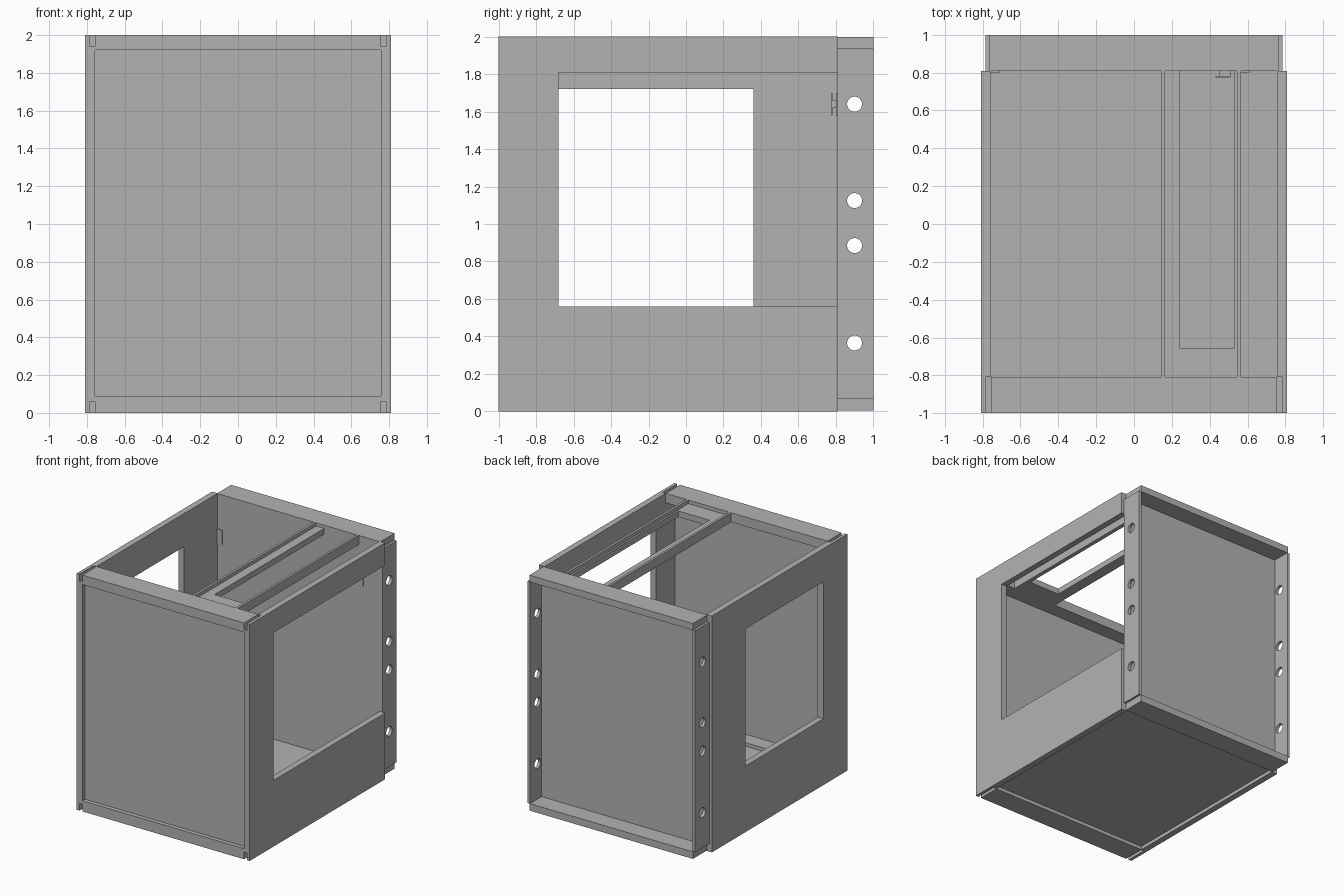
import bpy
from mathutils import Vector

if "Cube" in bpy.data.objects:
    bpy.data.objects.remove(bpy.data.objects["Cube"], do_unlink=True)

grey = bpy.data.materials.new("plain_grey")
grey.use_nodes = True
GREY = (0.45, 0.45, 0.45, 1)
grey.diffuse_color = GREY
grey.node_tree.nodes["Principled BSDF"].inputs["Base Color"].default_value = GREY


def box(name, x, y, z):
    """Box spanning the given (low, high) pairs."""
    bpy.ops.mesh.primitive_cube_add(size=1)
    ob = bpy.context.object
    ob.name = name
    size = Vector([b - a for a, b in (x, y, z)])
    mid = Vector([(a + b) / 2 for a, b in (x, y, z)])
    for v in ob.data.vertices:
        v.co = v.co * size + mid
    ob.data.materials.append(grey)
    return ob


def cut(target, cutter):
    """Subtract the cutter and discard it."""
    cutter.hide_render = True
    mod = target.modifiers.new("cut", "BOOLEAN")
    mod.operation = "DIFFERENCE"
    mod.solver = "EXACT"
    mod.object = cutter
    bpy.context.view_layer.objects.active = target
    bpy.ops.object.modifier_apply(modifier=mod.name)
    bpy.data.objects.remove(cutter, do_unlink=True)


def span(side, a, b):
    return tuple(sorted((side * a, side * b)))


OUT, IN, SLOT, REAR = 0.81, 0.757, 0.784, 0.81

# Side walls: a closed window on one, a notch open to the rear on the other
windows = {-1: ((-0.68, 0.36), (0.56, 1.72)), 1: ((-0.68, 0.9), (0.56, 1.81))}
for side, label in ((1, "left"), (-1, "right")):
    wall = box(label + "_wall", span(side, IN, OUT), (-1, REAR), (0, 2))
    wy, wz = windows[side]
    cut(wall, box("window_cutter", span(side, 0.7, 0.9), wy, wz))
    # Corner relief slots beside the front rails
    for z in ((1.94, 2.1), (-0.1, 0.06)):
        cut(wall, box("slot_cutter", span(side, IN - 0.01, SLOT), (-1.1, -0.81), z))

    # Rear side flange with bolt holes
    flange = box(label + "_rear_flange", span(side, 0.76, 0.785), (REAR, 1), (0.065, 1.94))
    for z in (0.365, 0.885, 1.125, 1.64):
        bpy.ops.mesh.primitive_cylinder_add(
            vertices=32, radius=0.04, depth=0.2,
            location=(side * 0.77, 0.9, z), rotation=(0, 1.570796, 0))
        cut(flange, bpy.context.object)

# Front rails and recessed front panel
box("front_top_rail", (-IN, IN), (-1, -0.81), (1.92, 2))
box("front_bottom_rail", (-IN, IN), (-1, -0.81), (0, 0.09))
box("front_panel", (-IN, IN), (-0.965, -0.935), (0.08, 1.93))

# Recessed floor, back panel and rear lips
box("floor", (-IN, IN), (-0.82, REAR), (0.03, 0.06))
box("back_panel", (-0.76, 0.76), (REAR, 0.845), (0.01, 1.995))
box("rear_top_lip", (-0.765, 0.765), (REAR, 1), (1.94, 1.997))
box("rear_bottom_lip", (-0.765, 0.765), (REAR, 1), (0.005, 0.065))

# Top support frame with a long opening and two raised edges
frame = box("top_frame", (0.145, 0.565), (-0.81, REAR), (1.92, 1.97))
cut(frame, box("opening_cutter", (0.24, 0.53), (-0.655, 0.9), (1.8, 2.1)))
for name, x in (("inner_frame_edge", 0.145), ("outer_frame_edge", 0.545)):
    box(name, (x, x + 0.02), (-0.81, REAR), (1.97, 2))

# Small locating tabs on the inside of the back panel
for i, x in enumerate((-0.757, 0.565)):
    box(f"back_tab_{i + 1}", (x, x + 0.045), (0.802, 0.811), (1.58, 1.7))
box("back_hook", (0.43, 0.51), (0.775, 0.782), (1.58, 1.7))
box("back_hook_stem", (0.45, 0.51), (0.782, 0.811), (1.62, 1.66))
